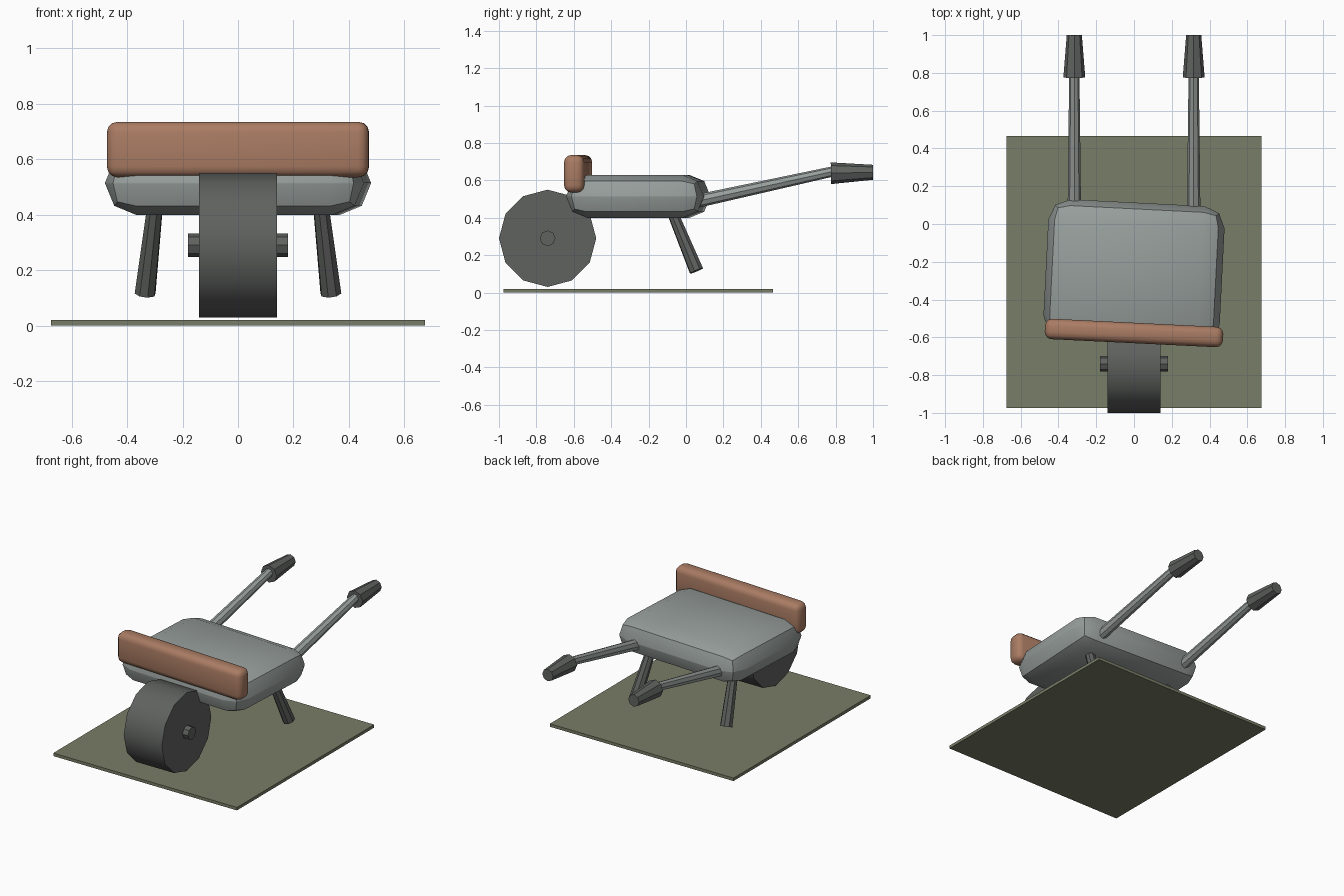
import bpy
import math
from mathutils import Vector

old = bpy.data.objects.get("Cube")
if old:
    bpy.data.objects.remove(old, do_unlink=True)


def material(name, rgb):
    m = bpy.data.materials.new(name)
    m.use_nodes = True
    colour = (*rgb, 1)
    m.diffuse_color = colour
    m.node_tree.nodes["Principled BSDF"].inputs["Base Color"].default_value = colour
    return m


steel = material("pale grey metal", (0.31, 0.345, 0.33))
dark = material("dark grey rubber", (0.115, 0.122, 0.116))
wood = material("tan wood", (0.40, 0.20, 0.125))
grass = material("olive ground", (0.19, 0.205, 0.135))


def finish(name, mat):
    ob = bpy.context.object
    ob.name = name
    ob.data.materials.append(mat)
    bpy.ops.object.shade_smooth_by_angle(angle=math.radians(35))
    return ob


def box(name, mat, centre, size, turn=0, bevel=0, segments=2):
    bpy.ops.mesh.primitive_cube_add(size=1, location=centre, rotation=(0, 0, math.radians(turn)))
    ob = bpy.context.object
    ob.scale = size
    bpy.ops.object.transform_apply(location=False, rotation=False, scale=True)
    if bevel:
        mod = ob.modifiers.new("rounded edges", 'BEVEL')
        mod.width = bevel
        mod.segments = segments
        bpy.ops.object.modifier_apply(modifier=mod.name)
    return finish(name, mat)


def rod(name, mat, start, end, r1, r2, sides=8):
    a, b = Vector(start), Vector(end)
    bpy.ops.mesh.primitive_cone_add(vertices=sides, radius1=r1, radius2=r2,
                                    depth=(b - a).length, location=(a + b) / 2)
    bpy.context.object.rotation_euler = (b - a).to_track_quat('Z', 'Y').to_euler()
    return finish(name, mat)


# Ground plate
box("ground_plate", grass, (0, -0.255, 0.01), (1.35, 1.44, 0.02))

# Tray, slightly turned, with a board across its front
box("tray", steel, (0, -0.255, 0.514), (0.934, 0.736, 0.23), -2.9, 0.113)
box("front_board", wood, (0, -0.577, 0.635), (0.945, 0.108, 0.2), -2.8, 0.038, 3)

# Wheel and axle
rod("wheel", dark, (-0.14, -0.74, 0.29), (0.14, -0.74, 0.29), 0.26, 0.26, 12)
rod("axle", dark, (-0.18, -0.74, 0.29), (0.18, -0.74, 0.29), 0.042, 0.042)

# Handles, grips and legs on both sides
for side, s in (("left", 1), ("right", -1)):
    x = 0.316 * s
    rod(side + "_handle", steel, (x, 0.03, 0.482), (x, 0.82, 0.655), 0.036, 0.027)
    rod(side + "_grip", dark, (x, 0.775, 0.638), (x, 1.0, 0.643), 0.058, 0.04)
    rod(side + "_leg", dark, (0.335 * s, 0.056, 0.116), (0.297 * s, -0.082, 0.45), 0.039, 0.029)
